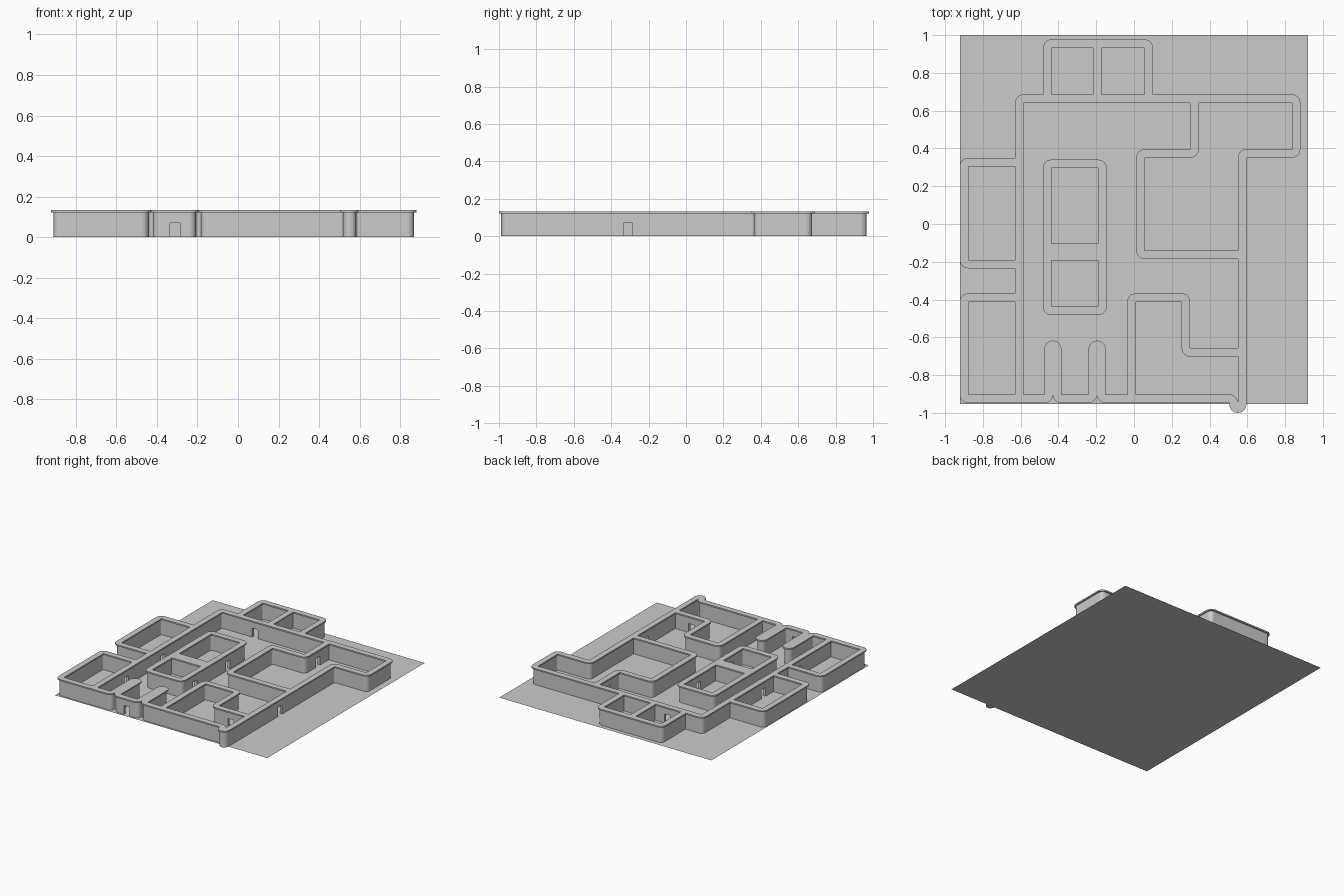
import bpy, bmesh, math
from mathutils import Vector

if "Cube" in bpy.data.objects:
    bpy.data.objects.remove(bpy.data.objects["Cube"])

HALF_RIM, HALF_WALL = 0.0225, 0.0105
DOOR_W, DOOR_H = 0.05, 0.07
WALL_TOP, RIM_TOP = 0.122, 0.133


def rounded(points, closed):
    """Replace every corner of a path with a small tangent arc."""
    pts = [Vector(p) for p in points]
    n, r, out = len(pts), 0.0224, []
    for i, p in enumerate(pts):
        if not closed and i in (0, n - 1):
            out.append(p)
            continue
        a = (pts[i - 1] - p).normalized() * r
        b = (pts[(i + 1) % n] - p).normalized() * r
        for k in range(7):
            t = math.pi / 2 * k / 6
            out.append(p + a + b - b * math.cos(t) - a * math.sin(t))
    if closed:
        out.append(out[0].copy())
    return out


def sweep(bm, path, half, z0, z1, closed=False):
    """Carry a rectangular section along a path."""
    n, rings = len(path), []
    for i, p in enumerate(path):
        before = path[i - 1] if i else (path[-2] if closed else None)
        after = path[i + 1] if i < n - 1 else (path[1] if closed else None)
        d1 = (p - before).normalized() if before is not None else None
        d2 = (after - p).normalized() if after is not None else d1
        d1 = d1 if d1 is not None else d2
        d = (d1 + d2).normalized()
        side = Vector((-d.y, d.x)) * half / max(0.5, d.dot(d2))
        rings.append([bm.verts.new((*(p + side * s), z))
                      for s, z in ((-1, z0), (1, z0), (1, z1), (-1, z1))])
    for a, b in zip(rings, rings[1:]):
        for k in range(4):
            bm.faces.new((a[k], a[(k + 1) % 4], b[(k + 1) % 4], b[k]))
    if not closed:
        bm.faces.new(rings[0])
        bm.faces.new(rings[-1])


def split_at_doors(path, doors):
    """Break a path where a doorway sits on one of its straight runs."""
    runs, run = [], [path[0]]
    for a, b in zip(path, path[1:]):
        d = b - a
        length = d.length
        if length > 1e-6:
            d = d / length
            hits = []
            for q in doors:
                v = Vector(q) - a
                t = v.dot(d)
                if DOOR_W < t < length - DOOR_W and (v - d * t).length < 0.005:
                    hits.append(t)
            for t in sorted(hits):
                run.append(a + d * (t - DOOR_W / 2))
                runs.append(run)
                run = [a + d * (t + DOOR_W / 2)]
        run.append(b)
    return runs + [run]


def finish(bm, name):
    bmesh.ops.remove_doubles(bm, verts=bm.verts, dist=0.0002)
    bmesh.ops.recalc_face_normals(bm, faces=bm.faces)
    me = bpy.data.meshes.new(name)
    bm.to_mesh(me)
    bm.free()
    ob = bpy.data.objects.new(name, me)
    bpy.context.collection.objects.link(ob)


def wall(name, points, closed=False):
    path = rounded(points, closed)
    bm = bmesh.new()
    runs = split_at_doors(path, DOORS)
    for run in runs:
        sweep(bm, run, HALF_WALL, 0, DOOR_H, closed and len(runs) == 1)
    sweep(bm, path, HALF_WALL, DOOR_H, WALL_TOP, closed)
    finish(bm, name + "_wall")
    bm = bmesh.new()
    sweep(bm, path, HALF_RIM, WALL_TOP, RIM_TOP, closed)
    finish(bm, name + "_rim")


# Doorway centres
DOORS = [(-0.31, -0.925), (0.5725, -0.31), (0.42, -0.68), (-0.31, 0.664),
         (0.32, 0.52), (-0.167, 0.10), (-0.167, -0.31), (-0.607, -0.08),
         (-0.607, -0.53)]

# Floor
bpy.ops.mesh.primitive_plane_add(size=1, location=(0, 0.024, 0))
floor = bpy.context.object
floor.name = "floor"
floor.scale = (1.84, 1.952, 1)

# Outer wall, with two narrow folds at the entrance and a curl at the corner
wall("outer", [(-0.607, -0.925), (-0.607, 0.664), (0.858, 0.664), (0.858, 0.373),
               (0.5725, 0.373), (0.5725, -0.9775), (0.5275, -0.9775),
               (0.5275, -0.925), (-0.173, -0.925), (-0.173, -0.64),
               (-0.218, -0.64), (-0.218, -0.925), (-0.407, -0.925),
               (-0.407, -0.64), (-0.452, -0.64), (-0.452, -0.925),
               (-0.90, -0.925), (-0.90, -0.39), (-0.607, -0.39)])

# Side rooms
wall("left_room", [(-0.607, 0.328), (-0.90, 0.328), (-0.90, -0.212), (-0.607, -0.212)])
wall("back_room", [(-0.458, 0.664), (-0.458, 0.955), (0.078, 0.955), (0.078, 0.664)])
wall("back_divider", [(-0.195, 0.664), (-0.195, 0.955)])
wall("right_room", [(0.32, 0.664), (0.32, 0.373), (0.034, 0.373),
                    (0.034, -0.162), (0.5725, -0.162)])
wall("front_room", [(-0.013, -0.925), (-0.013, -0.39), (0.275, -0.39),
                    (0.275, -0.68), (0.5725, -0.68)])

# Central block with a doubled dividing wall
wall("central_block", [(-0.46, -0.46), (-0.167, -0.46), (-0.167, 0.318), (-0.46, 0.318)], True)
for i, y in enumerate((-0.125, -0.17)):
    wall(f"central_divider_{i}", [(-0.46, y), (-0.167, y)])
